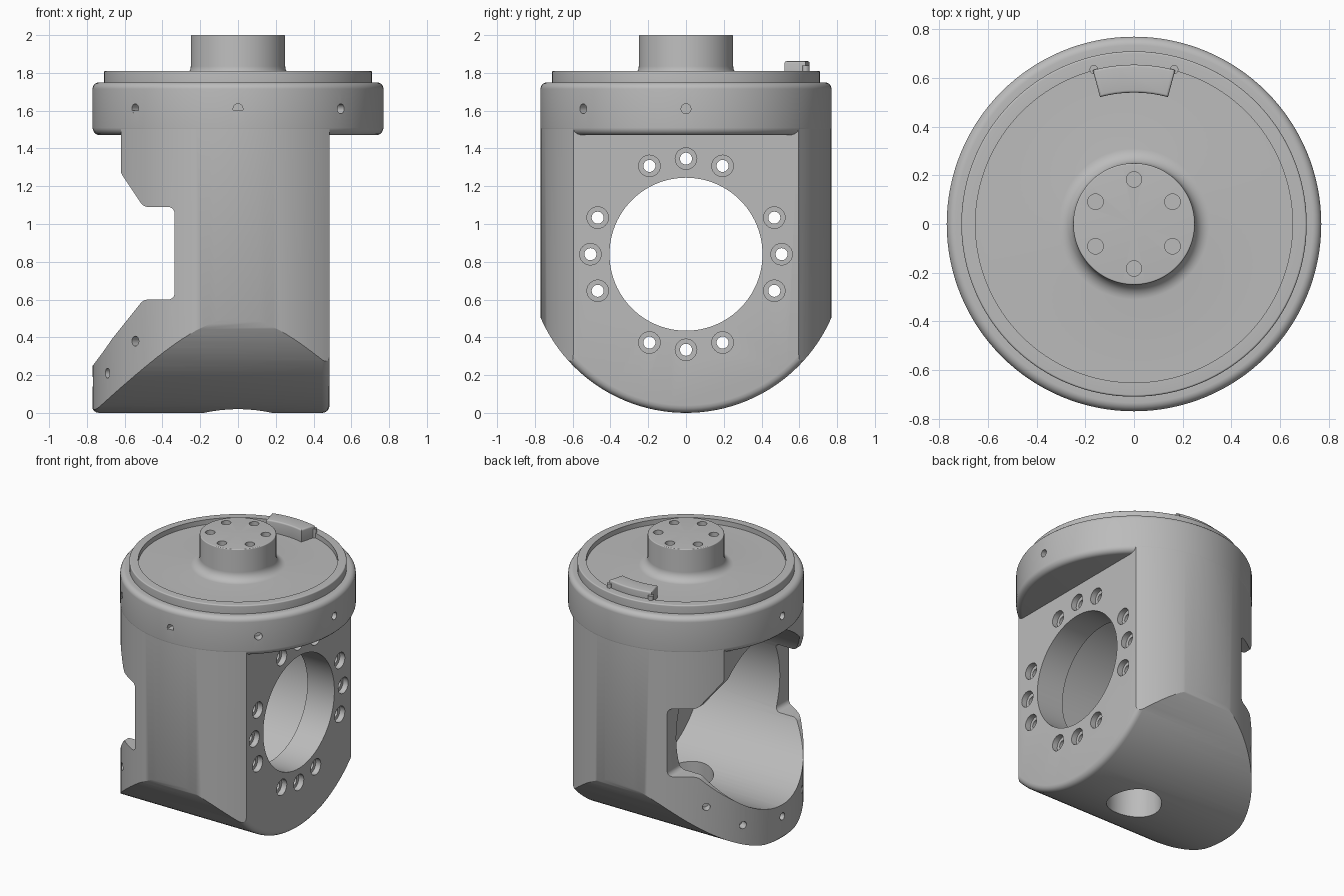
import bpy, bmesh, math
from mathutils import Vector, Matrix

cube = bpy.data.objects.get("Cube")
if cube:
    bpy.data.objects.remove(cube, do_unlink=True)

grey = bpy.data.materials.new("machined_grey")
grey.use_nodes = True
grey.diffuse_color = (0.5, 0.5, 0.5, 1)
grey.node_tree.nodes["Principled BSDF"].inputs["Base Color"].default_value = (0.5, 0.5, 0.5, 1)

AXIS_Z = 0.84      # height of the horizontal bore
FACE_X = 0.485     # flat mounting face
R = 0.77           # housing radius


def finish(name, bm):
    bmesh.ops.recalc_face_normals(bm, faces=bm.faces)
    mesh = bpy.data.meshes.new(name)
    bm.to_mesh(mesh)
    bm.free()
    mesh.materials.append(grey)
    obj = bpy.data.objects.new(name, mesh)
    bpy.context.collection.objects.link(obj)
    return obj


def rounded(corners, steps=5):
    """Corners are (u, v, radius); each radius becomes a small arc."""
    out = []
    for i, (u, v, r) in enumerate(corners):
        p = Vector((u, v))
        if not r:
            out.append(p)
            continue
        a = (Vector(corners[i - 1][:2]) - p).normalized()
        b = (Vector(corners[(i + 1) % len(corners)][:2]) - p).normalized()
        half = a.angle(b) / 2
        centre = p + (a + b).normalized() * r / math.sin(half)
        start = p + a * r / math.tan(half) - centre
        end = p + b * r / math.tan(half) - centre
        for k in range(steps + 1):
            out.append(centre + start.lerp(end, k / steps).normalized() * r)
    return out


def arc(r, a0, a1, n, centre=(0, 0)):
    angles = [math.radians(a0 + (a1 - a0) * k / n) for k in range(n + 1)]
    return [Vector((centre[0] + r * math.cos(a), centre[1] + r * math.sin(a))) for a in angles]


def prism(name, points, lo, hi, axis, bevel=0):
    place = {"X": lambda u, v: (lo, u, v), "Y": lambda u, v: (u, lo, v),
             "Z": lambda u, v: (u, v, lo)}[axis]
    shift = Vector([hi - lo if axis == c else 0 for c in "XYZ"])
    bm = bmesh.new()
    face = bm.faces.new([bm.verts.new(place(*p)) for p in points])
    ext = bmesh.ops.extrude_face_region(bm, geom=[face], use_keep_orig=True)
    bmesh.ops.translate(bm, vec=shift, verts=[g for g in ext["geom"] if isinstance(g, bmesh.types.BMVert)])
    if bevel:
        caps = [f for f in bm.faces if len(f.verts) > 4]
        edges = list({e for f in caps for e in f.edges})
        bmesh.ops.recalc_face_normals(bm, faces=bm.faces)
        bmesh.ops.bevel(bm, geom=edges, offset=bevel, segments=4, profile=0.5, affect="EDGES")
    return finish(name, bm)


def rod(r, lo, hi, axis, centre=(0, 0), n=96):
    return prism("cutter", arc(r, 0, 360, n, centre)[:-1], lo, hi, axis)


def lathe(name, points, n=128):
    bm = bmesh.new()
    verts = [bm.verts.new((p[0], 0, p[1])) for p in points]
    edges = [bm.edges.new(pair) for pair in zip(verts, verts[1:])]
    bmesh.ops.spin(bm, geom=verts + edges, axis=(0, 0, 1), cent=(0, 0, 0),
                   angle=math.tau, steps=n)
    bmesh.ops.remove_doubles(bm, verts=bm.verts, dist=1e-5)
    return finish(name, bm)


def combine(target, tool, operation="DIFFERENCE"):
    mod = target.modifiers.new("cut", "BOOLEAN")
    mod.operation, mod.object, mod.solver = operation, tool, "EXACT"
    tool.hide_render = True
    bpy.context.view_layer.objects.active = target
    bpy.ops.object.modifier_apply(modifier=mod.name)
    bpy.data.objects.remove(tool, do_unlink=True)


def radial_hole(target, degrees, z):
    tool = rod(0.026, 0.71, 0.9, "X", (0, z), 20)
    tool.matrix_world = Matrix.Rotation(math.radians(degrees), 4, "Z")
    combine(target, tool)


def smooth(obj):
    bpy.ops.object.select_all(action="DESELECT")
    obj.select_set(True)
    bpy.context.view_layer.objects.active = obj
    bpy.ops.object.shade_smooth_by_angle(angle=math.radians(30))


# Housing: upright cylinder trimmed to a round-bottomed block with a flat side
housing = rod(R - 0.001, -0.1, 1.6, "Z", n=128)
housing.name = "housing"
outline = arc(0.84, 180, 360, 64, (0, AXIS_Z)) + [Vector((0.84, 1.7)), Vector((-0.84, 1.7))]
combine(housing, prism("cutter", outline, -0.775, FACE_X, "X", bevel=0.04), "INTERSECT")

# Side opening
opening = rounded([(-1, 1.7, 0), (-0.62, 1.7, 0), (-0.62, 1.27, 0.04), (-0.5, 1.09, 0.05),
                   (-0.335, 1.09, 0.035), (-0.335, 0.6, 0.035), (-0.5, 0.6, 0.05),
                   (-0.74, 0.30, 0), (-1, -0.04, 0)])
combine(housing, prism("cutter", opening, -1, 1, "Y"))

# Cavity, main bore and drain hole
combine(housing, rod(0.59, -1, 0.27, "X", (0, AXIS_Z)))
combine(housing, rod(0.405, 0, 1, "X", (0, AXIS_Z)))
combine(housing, rod(0.18, -0.2, 0.4, "Z", n=48))

# Counterbored bolt circle, skipping the diagonals
for i in range(16):
    if i % 4 != 2:
        a = math.tau * i / 16
        c = (0.506 * math.cos(a), AXIS_Z + 0.506 * math.sin(a))
        combine(housing, rod(0.057, FACE_X - 0.04, 1, "X", c, 24))
        combine(housing, rod(0.032, 0.1, 1, "X", c, 20))

# Screw holes around the lower lip
for degrees, z in ((135, 0.38), (154, 0.21), (180, 0.165), (206, 0.21), (225, 0.38)):
    radial_hole(housing, degrees, z)
smooth(housing)

# Flange, recessed lid and hub
profile = rounded([(0, 1.47, 0), (R, 1.47, 0.04), (R, 1.75, 0.035), (0.71, 1.75, 0),
                   (0.71, 1.81, 0.008), (0.652, 1.81, 0), (0.652, 1.775, 0),
                   (0.25, 1.775, 0.06), (0.25, 2.0, 0.006), (0, 2.0, 0)])
flange = lathe("flange_and_hub", profile)
for degrees in range(180, 361, 45):
    radial_hole(flange, degrees, 1.61)
for i in range(6):
    a = math.radians(90 + 60 * i)
    combine(flange, rod(0.032, 1.94, 2.1, "Z", (0.183 * math.cos(a), 0.183 * math.sin(a)), 20))
smooth(flange)

# Curved stop block on the lid, with a small clip at each end
stop = prism("stop_block", arc(0.655, 75, 105, 16) + arc(0.54, 105, 75, 16), 1.76, 1.862, "Z", bevel=0.01)
smooth(stop)
for side, x in (("left", 0.165), ("right", -0.165)):
    prism(side + "_stop_clip", arc(0.018, 0, 360, 12, (x, 0.635))[:-1], 1.77, 1.84, "Z")
